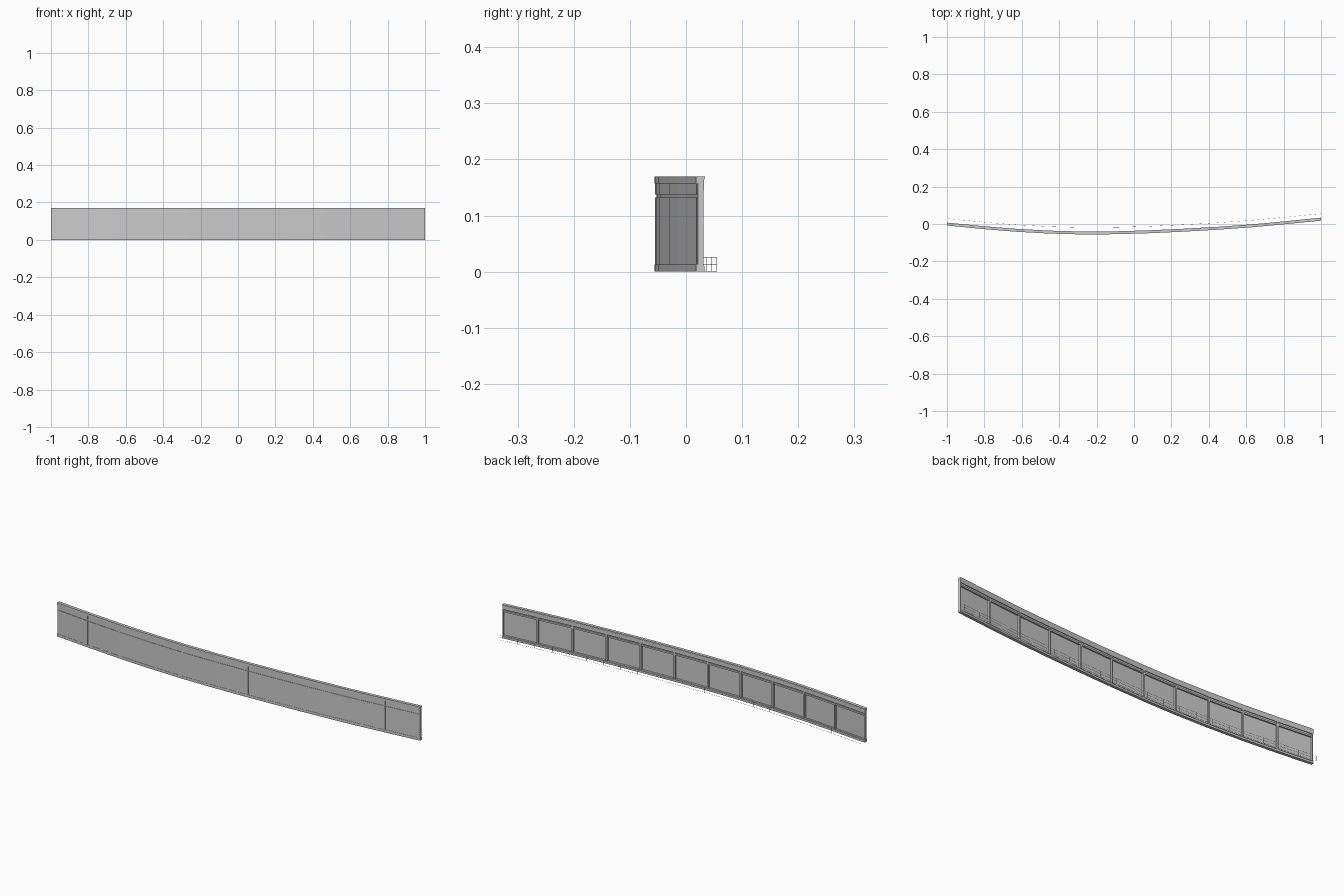
import bpy
from mathutils import Vector

if "Cube" in bpy.data.objects:
    bpy.data.objects.remove(bpy.data.objects["Cube"])

# Front edge of the wall in plan: 12 stations, 11 bays
YS = [-.008, -.026, -.041, -.051, -.056, -.0545, -.049, -.0405, -.030, -.017, 0, .018]
N = len(YS) - 1
PTS = [Vector((-1 + 2 * i / N, y)) for i, y in enumerate(YS)]


def plan(t, d):
    """Plan point at station t (0..N), offset d towards the back."""
    i = max(0, min(int(t), N - 1))
    p = PTS[i].lerp(PTS[i + 1], t - i)

    def tangent(k):
        return PTS[min(k + 1, N)] - PTS[max(k - 1, 0)]
    tan = tangent(i).normalized().lerp(tangent(i + 1).normalized(), t - i).normalized()
    return p + Vector((-tan.y, tan.x)) * d


def sweep_into(verts, faces, profile, stations):
    """Sweep a closed (depth, z) profile through the stations."""
    base, n = len(verts), len(profile)
    for t in stations:
        for d, z in profile:
            p = plan(t, d)
            verts.append((p.x, p.y, z))
    for s in range(len(stations) - 1):
        for k in range(n):
            a, b = base + s * n + k, base + s * n + (k + 1) % n
            faces.append((a, b, b + n, a + n))
    last = base + (len(stations) - 1) * n
    faces.append(tuple(range(base + n - 1, base - 1, -1)))
    faces.append(tuple(range(last, last + n)))


def make(name, parts):
    verts, faces = [], []
    for profile, stations in parts:
        sweep_into(verts, faces, profile, stations)
    me = bpy.data.meshes.new(name)
    me.from_pydata(verts, [], faces)
    ob = bpy.data.objects.new(name, me)
    bpy.context.collection.objects.link(ob)
    return ob


def rect(d0, d1, z0, z1):
    return [(d0, z0), (d1, z0), (d1, z1), (d0, z1)]


ALL = list(range(N + 1))
M = .022   # half mullion width, in bays
G = .004   # half seam width, in bays

# Top rail with a lip on the back, and bottom rail
make("top_rail", [([(0, .157), (.012, .157), (.012, .145), (.0145, .145), (.0145, .164),
                    (.0155, .166), (.0155, .170), (0, .170)], ALL)])
make("bottom_rail", [([(0, 0), (.015, 0), (.015, .010), (.012, .013), (0, .013)], ALL)])

# Flat panels: tall lower ones and narrow upper ones, split by a groove
make("lower_panels", [(rect(.001, .004, .012, .132), [i + G, i + 1 - G]) for i in range(N)])
make("upper_panels", [(rect(.001, .004, .138, .158), [i + G, i + 1 - G]) for i in range(N)])

# Transom behind the groove
make("transom", [(rect(.003, .011, .131, .139), ALL)])

# Back mullions at every bay line
spans = [[max(0, i - M), min(N, i + M)] for i in range(N + 1)]
make("mullions", [(rect(.003, .0135, .012, .158), s) for s in spans])

# Low wire fence behind the wall
R = .0003
make("fence_wires", [(rect(.037 - R, .037 + R, z - R, z + R), ALL) for z in (.0005, .013, .0255)])
posts = [i / 2 for i in range(2 * N + 1)]
make("fence_posts", [(rect(.037 - R, .037 + R, 0, .0258),
                      [max(0, t - .002), min(N, t + .002)]) for t in posts])
